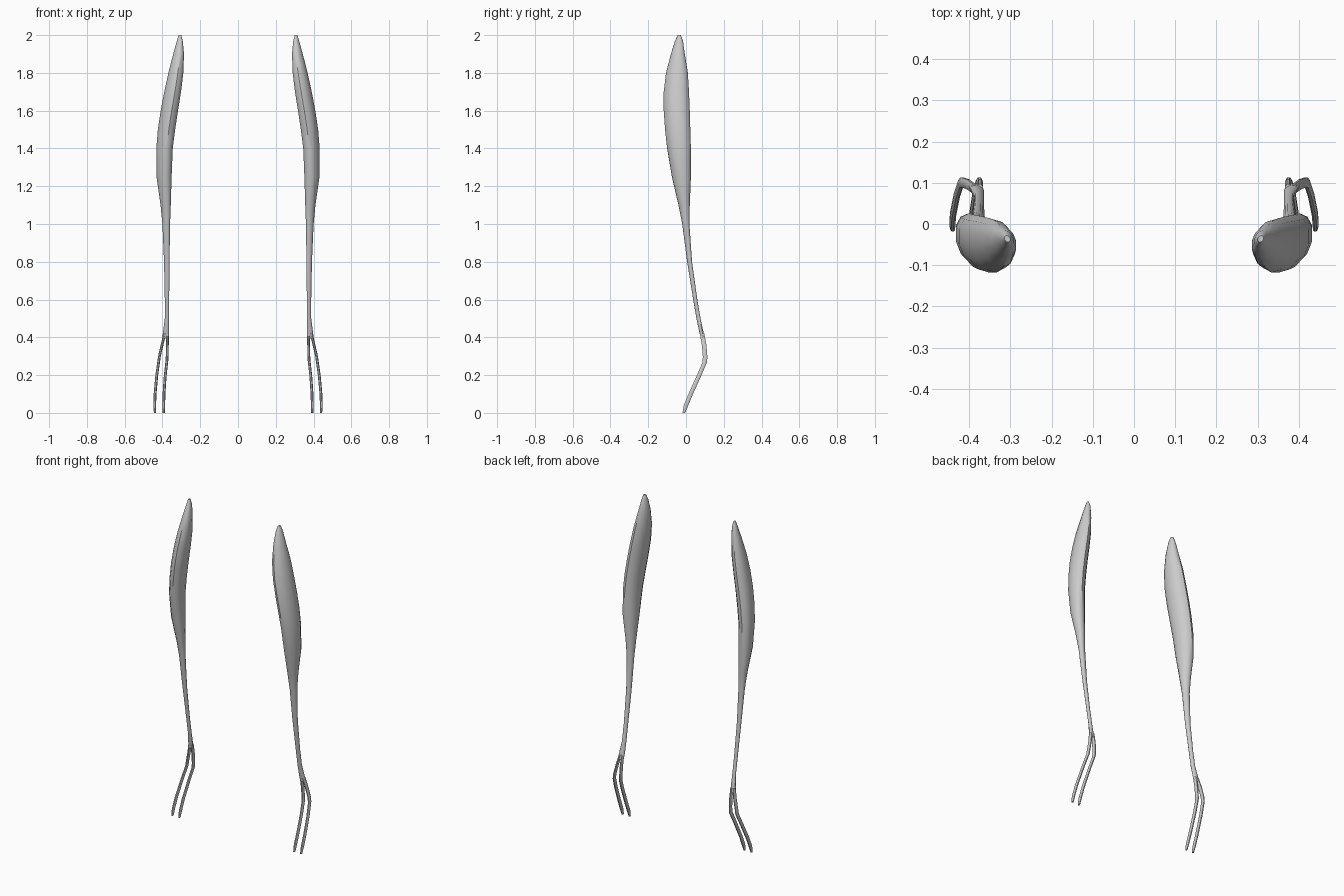
import bpy, bmesh, math

cube = bpy.data.objects.get("Cube")
if cube:
    bpy.data.objects.remove(cube)

grey = bpy.data.materials.new("pale grey")
grey.use_nodes = True
colour = (0.6, 0.6, 0.6, 1)
grey.diffuse_color = colour
grey.node_tree.nodes["Principled BSDF"].inputs["Base Color"].default_value = colour


def loft(name, sections, sides, side, skew=0.0):
    """Skin oval sections given as (z, x min, x max, y min, y max)."""
    bm = bmesh.new()
    rings = []
    for z, x0, x1, y0, y1 in sections:
        ring = []
        for i in range(sides):
            t = math.tau * (i + 0.5) / sides
            x = (x0 + x1) / 2 + (x1 - x0) / 2 * math.cos(t)
            y = (y0 + y1) / 2 + (y1 - y0) / 2 * math.sin(t + skew)
            ring.append(bm.verts.new((side * x, y, z)))
        rings.append(ring)
    for a, b in zip(rings, rings[1:]):
        for i in range(sides):
            j = (i + 1) % sides
            bm.faces.new((a[i], a[j], b[j], b[i]))
    bm.faces.new(rings[0])
    bm.faces.new(rings[-1])
    bmesh.ops.recalc_face_normals(bm, faces=bm.faces)
    mesh = bpy.data.meshes.new(name)
    bm.to_mesh(mesh)
    bm.free()
    mesh.materials.append(grey)
    obj = bpy.data.objects.new(name, mesh)
    bpy.context.collection.objects.link(obj)
    bpy.ops.object.select_all(action="DESELECT")
    obj.select_set(True)
    bpy.context.view_layer.objects.active = obj
    bpy.ops.object.shade_smooth_by_angle(angle=math.radians(40))


# Muscle belly tapering into a long tendon
belly = [
    (2.0, .300, .315, -.044, -.028),
    (1.97, .292, .324, -.058, -.016),
    (1.9, .285, .344, -.080, -.006),
    (1.8, .288, .370, -.106, .010),
    (1.7, .300, .392, -.118, .016),
    (1.6, .316, .411, -.118, .020),
    (1.5, .331, .426, -.111, .023),
    (1.4, .344, .434, -.100, .026),
    (1.25, .350, .433, -.075, .026),
    (1.1, .355, .411, -.040, .020),
    (1.0, .359, .401, -.020, .018),
    (.8, .362, .392, .006, .032),
    (.6, .364, .388, .038, .060),
    (.5, .364, .388, .055, .077),
    (.43, .364, .397, .070, .092),
    (.395, .366, .402, .078, .099),
]

# Centre lines of the two tendon ends: z, inner x, outer x, y
prongs = [
    (.42, .374, .388, .085),
    (.36, .374, .402, .096),
    (.30, .375, .416, .101),
    (.27, .377, .420, .100),
    (.20, .385, .430, .070),
    (.10, .392, .439, .025),
    (.04, .393, .441, .000),
    (.0, .393, .440, -.012),
]

for side, word in ((1, "left"), (-1, "right")):
    loft(word + "_muscle_and_tendon", belly, 12, side, 0.2)
    for column, end in ((1, "inner"), (2, "outer")):
        path = [(p[0], p[column] - .008, p[column] + .008,
                 p[3] - .013, p[3] + .013) for p in prongs]
        # Slimmer rounded tip
        z, x0, x1, y0, y1 = path[-1]
        path[-1] = (z, x0 + .002, x1 - .002, y0 + .006, y1 - .005)
        loft(f"{word}_{end}_tendon_end", path, 8, side)
